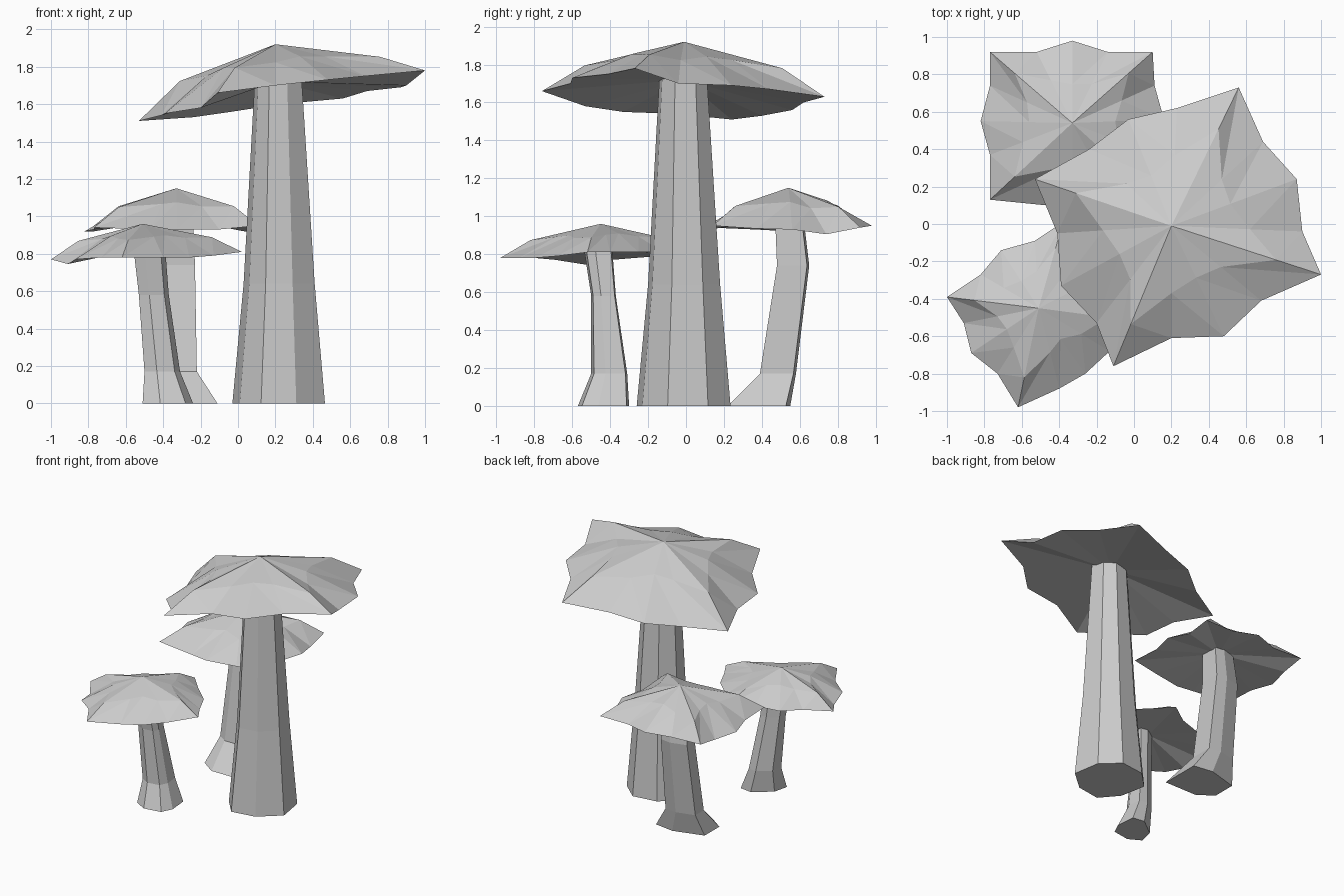
import bpy, bmesh

if "Cube" in bpy.data.objects:
    bpy.data.objects.remove(bpy.data.objects["Cube"])

grey = bpy.data.materials.new("stone grey")
grey.diffuse_color = (0.6, 0.6, 0.6, 1)
grey.use_nodes = True
grey.node_tree.nodes["Principled BSDF"].inputs["Base Color"].default_value = grey.diffuse_color


def finish(bm, name):
    bmesh.ops.recalc_face_normals(bm, faces=bm.faces[:])
    me = bpy.data.meshes.new(name)
    bm.to_mesh(me)
    bm.free()
    me.materials.append(grey)
    bpy.context.collection.objects.link(bpy.data.objects.new(name, me))


def bridge(bm, a, b):
    n = len(a)
    for i in range(n):
        j = (i + 1) % n
        bm.faces.new((a[i], a[j], b[j]))
        bm.faces.new((a[i], b[j], b[i]))


def fan(bm, ring, tip):
    for i in range(len(ring)):
        bm.faces.new((ring[i], ring[(i + 1) % len(ring)], tip))


def cap(name, apex, under_z, rim, folds):
    """Four-pointed wavy cap: every fourth rim point is a drooping tip."""
    bm = bmesh.new()
    outer = [bm.verts.new(p) for p in rim]
    inner = []
    for i, p in enumerate(rim):
        f, h = folds[i % 4]          # reach outwards, height above rim
        inner.append(bm.verts.new((apex[0] + (p[0] - apex[0]) * f,
                                   apex[1] + (p[1] - apex[1]) * f,
                                   p[2] + (apex[2] - p[2]) * h)))
    bridge(bm, outer, inner)
    fan(bm, inner, bm.verts.new(apex))
    fan(bm, outer, bm.verts.new((apex[0], apex[1], under_z)))
    finish(bm, name)


def stem(name, shape, rings):
    """Faceted stem: a unit outline fitted to rings of x0, x1, y0, y1, z."""
    bm = bmesh.new()
    loops = [[bm.verts.new((x0 + (x1 - x0) * u, y0 + (y1 - y0) * v, z))
              for u, v in shape] for x0, x1, y0, y1, z in rings]
    n = len(shape)
    for a, b in zip(loops, loops[1:]):
        for i in range(n):
            j = (i + 1) % n
            bm.faces.new((a[i], a[j], b[j], b[i]))
    bm.faces.new(loops[0])
    bm.faces.new(loops[-1])
    finish(bm, name)


folds = [(.7, .52), (.55, .62), (.47, .66), (.6, .56)]

# Tall mushroom
cap("tall_cap", (.2, -.01, 1.92), 1.72, [
    (-.53, .24, 1.51), (-.24, .40, 1.53), (-.03, .56, 1.56), (.23, .62, 1.60),
    (.56, .73, 1.63), (.69, .44, 1.67), (.87, .24, 1.69), (.90, -.04, 1.70),
    (1, -.27, 1.78), (.68, -.41, 1.75), (.48, -.60, 1.73), (.20, -.61, 1.70),
    (-.11, -.76, 1.66), (-.20, -.53, 1.58), (-.39, -.33, 1.55), (-.41, -.05, 1.54),
], folds)
stem("tall_stem", [(.31, 0), (.69, .06), (1, .33), (.93, .76),
                   (.66, 1), (.27, .95), (0, .68), (.08, .27)],
     [(-.03, .465, -.26, .235, 0), (.03, .41, -.20, .18, .64),
      (.09, .34, -.14, .11, 1.74)])

# Front mushroom
cap("front_cap", (-.51, -.45, .96), .83, [
    (-1, -.39, .77), (-.91, -.53, .745), (-.87, -.69, .77), (-.73, -.80, .78),
    (-.62, -.98, .78), (-.40, -.88, .78), (-.26, -.80, .78), (-.13, -.68, .79),
    (.02, -.52, .81), (-.05, -.40, .81), (-.12, -.25, .81), (-.26, -.12, .81),
    (-.38, .01, .81), (-.53, -.09, .80), (-.71, -.14, .79), (-.82, -.27, .78),
], folds)
stem("front_stem", [(.35, 0), (.85, .08), (1, .4), (.95, .95),
                    (.6, 1), (.1, .62), (0, .2)],
     [(-.51, -.24, -.57, -.30, 0), (-.50, -.31, -.50, -.31, .17),
      (-.53, -.37, -.50, -.37, .58), (-.56, -.39, -.54, -.39, .84)])

# Back mushroom
cap("back_cap", (-.33, .54, 1.15), .99, [
    (-.77, .92, .95), (-.77, .74, .92), (-.82, .55, .92), (-.77, .37, .93),
    (-.77, .13, .94), (-.47, .10, .93), (-.33, .08, .93), (-.10, .12, .93),
    (.11, .14, .95), (.11, .37, .935), (.16, .56, .93), (.11, .74, .905),
    (.10, .92, .94), (-.14, .92, .94), (-.33, .98, .95), (-.52, .92, .94),
], folds)
stem("back_stem", [(.3, 0), (1, 0), (1, .93), (.6, 1), (0, .8), (0, .25)],
     [(-.50, -.11, .22, .55, 0), (-.46, -.22, .39, .58, .17),
      (-.44, -.23, .48, .65, .74), (-.42, -.24, .47, .62, .99)])
